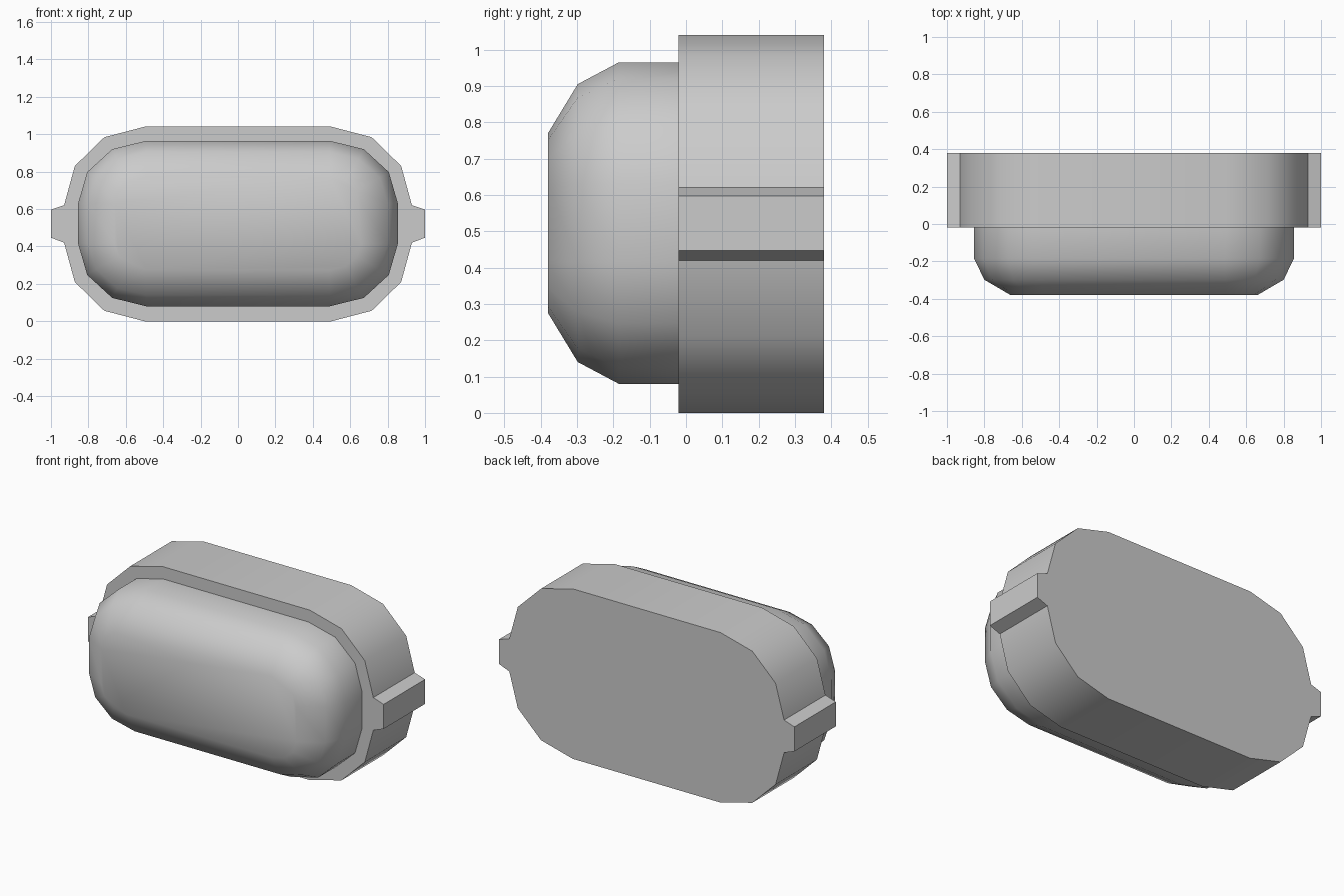
import bpy, bmesh
from math import sin, cos, radians

if "Cube" in bpy.data.objects:
    bpy.data.objects.remove(bpy.data.objects["Cube"])


def corner(cx, cz, rx, rz, start):
    """Quarter ellipse in three segments, in the x-z plane."""
    return [(cx + rx * cos(radians(start + 30 * i)),
             cz + rz * sin(radians(start + 30 * i))) for i in range(4)]


def outline(cx, top, bottom, rx, rz, tab=()):
    """Rounded rectangle mirrored in x, with an optional side tab."""
    right = corner(cx, bottom, rx, rz, -90) + list(tab) + corner(cx, top, rx, rz, 0)
    return right + [(-x, z) for x, z in reversed(right)]


def loft(name, rings):
    """Skin a list of (y, outline) rings and cap both ends."""
    bm = bmesh.new()
    loops = [[bm.verts.new((x, y, z)) for x, z in pts] for y, pts in rings]
    for a, b in zip(loops, loops[1:]):
        for i in range(len(a)):
            j = (i + 1) % len(a)
            bm.faces.new((a[i], a[j], b[j], b[i]))
    bm.faces.new(loops[0])
    bm.faces.new(loops[-1])
    bmesh.ops.recalc_face_normals(bm, faces=bm.faces[:])
    mesh = bpy.data.meshes.new(name)
    bm.to_mesh(mesh)
    bm.free()
    obj = bpy.data.objects.new(name, mesh)
    bpy.context.collection.objects.link(obj)
    bpy.ops.object.select_all(action='DESELECT')
    obj.select_set(True)
    bpy.context.view_layer.objects.active = obj
    bpy.ops.object.shade_smooth_by_angle(angle=radians(50))
    return obj


# Rear housing with a small tab on each side
body = outline(0.5, 0.62, 0.42, 0.43, 0.42, tab=[(1.0, 0.447), (1.0, 0.597)])
loft("housing", [(-0.02, body), (0.38, body)])

# Front cover, rounded off towards the front face
cover_rings = [(0.0, 0.365, 0.335), (-0.185, 0.365, 0.335),
               (-0.298, 0.31, 0.275), (-0.38, 0.17, 0.14)]
loft("front_cover", [(y, outline(0.49, 0.63, 0.415, rx, rz))
                     for y, rx, rz in cover_rings])
